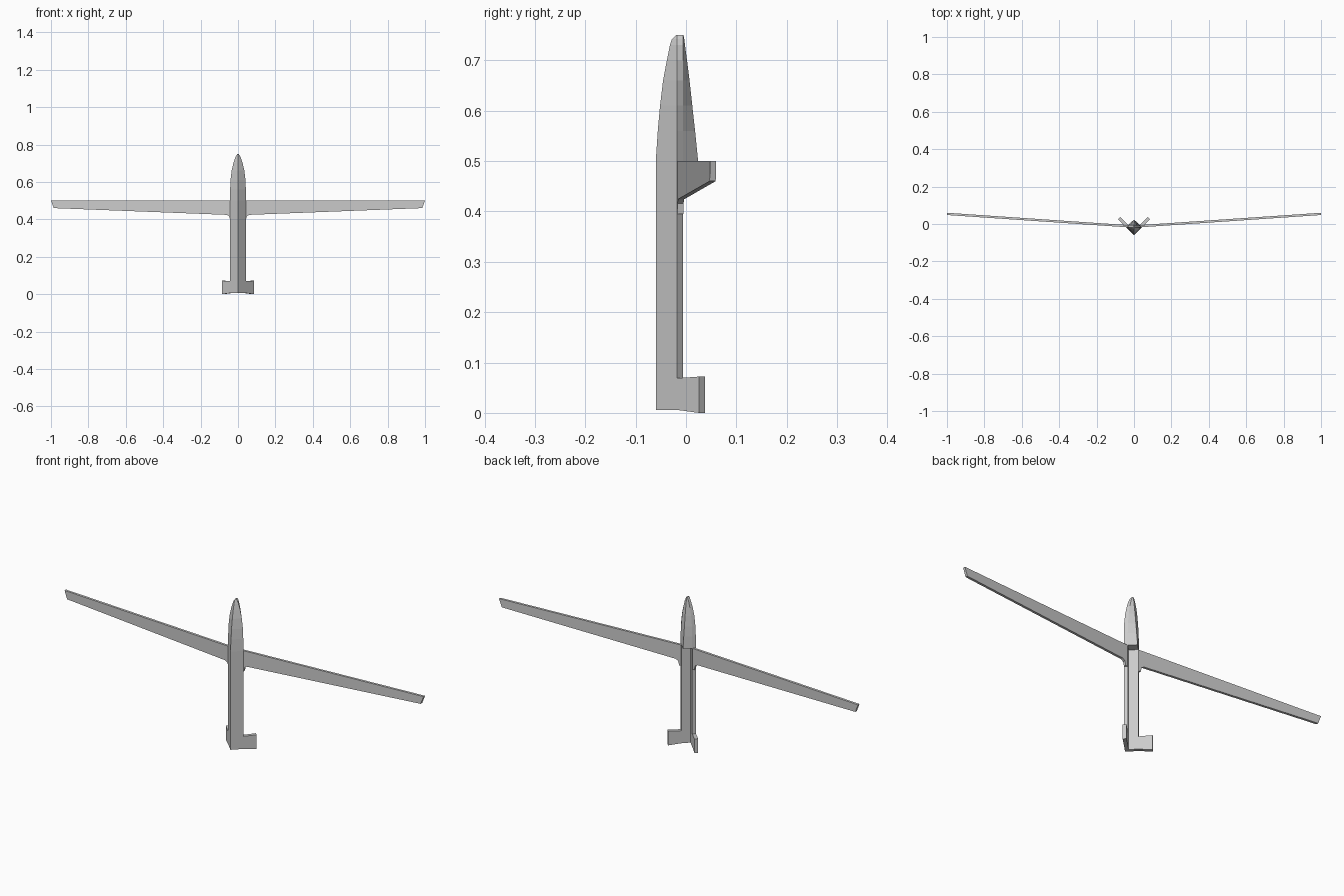
import bpy, bmesh, math

if "Cube" in bpy.data.objects:
    bpy.data.objects.remove(bpy.data.objects["Cube"])

S = math.sqrt(0.5)
KEEL = -0.06      # y of the keel line
T = 0.017         # skin thickness


def loft(name, rings, mirror=False):
    """Skin a list of equal-length closed rings and cap both ends."""
    bm = bmesh.new()
    vs = [[bm.verts.new(p) for p in r] for r in rings]
    n = len(rings[0])
    for a, b in zip(vs, vs[1:]):
        for i in range(n):
            j = (i + 1) % n
            bm.faces.new((a[i], a[j], b[j], b[i]))
    bm.faces.new(vs[0][::-1])
    bm.faces.new(vs[-1])
    bmesh.ops.recalc_face_normals(bm, faces=bm.faces)
    me = bpy.data.meshes.new(name)
    bm.to_mesh(me)
    bm.free()
    ob = bpy.data.objects.new(name, me)
    bpy.context.collection.objects.link(ob)
    if mirror:
        m = ob.modifiers.new("mirror", "MIRROR")
        m.use_clip = True
        m.merge_threshold = 0.0005
    return ob


# V-shaped open fuselage panel with its tail fin in the same plane (u along the slope, z)
def panel(u, z, depth):
    u0 = max(u, depth)                      # inner skin meets at the centre plane
    return (u0 * S - depth * S, KEEL + u0 * S + depth * S, z)


outline = [(0, 0.006), (0.0594, 0.006), (0.121, 0.0), (0.121, 0.072),
           (0.0594, 0.069), (0.0594, 0.5), (0, 0.5)]
fuselage = loft("fuselage_and_v_tail",
                [[panel(u, z, 0) for u, z in outline],
                 [panel(u, z, T) for u, z in outline]], True)
# remove the hidden walls on the centre plane
bm = bmesh.new()
bm.from_mesh(fuselage.data)
bmesh.ops.delete(bm, geom=[f for f in bm.faces if all(abs(v.co.x) < 1e-5 for v in f.verts)],
                 context="FACES_ONLY")
bm.to_mesh(fuselage.data)
bm.free()

# Nose with ridged canopy: z, half width, keel y, ridge y
sections = [(0.5, 0.042, -0.06, 0.024), (0.56, 0.042, -0.056, 0.018),
            (0.61, 0.040, -0.0515, 0.0125), (0.66, 0.034, -0.0455, 0.007),
            (0.70, 0.025, -0.038, 0.002), (0.73, 0.015, -0.032, -0.002),
            (0.742, 0.009, -0.028, -0.0035), (0.75, 0.003, -0.02, -0.005)]
loft("nose_and_canopy",
     [[(0, k, z), (w, -0.018, z), (w * 0.72, -0.006, z), (0, r, z),
       (-w * 0.72, -0.006, z), (-w, -0.018, z)] for z, w, k, r in sections])

# Tapered wings with dihedral and a small root fillet
plan = [(0.031, 0.5), (1.0, 0.5), (0.985, 0.46), (0.06, 0.424),
        (0.047, 0.416), (0.042, 0.395), (0.031, 0.395)]
loft("wing", [[(x, -0.02 + 0.068 * x + dy, z) for x, z in plan] for dy in (0, 0.012)], True)
